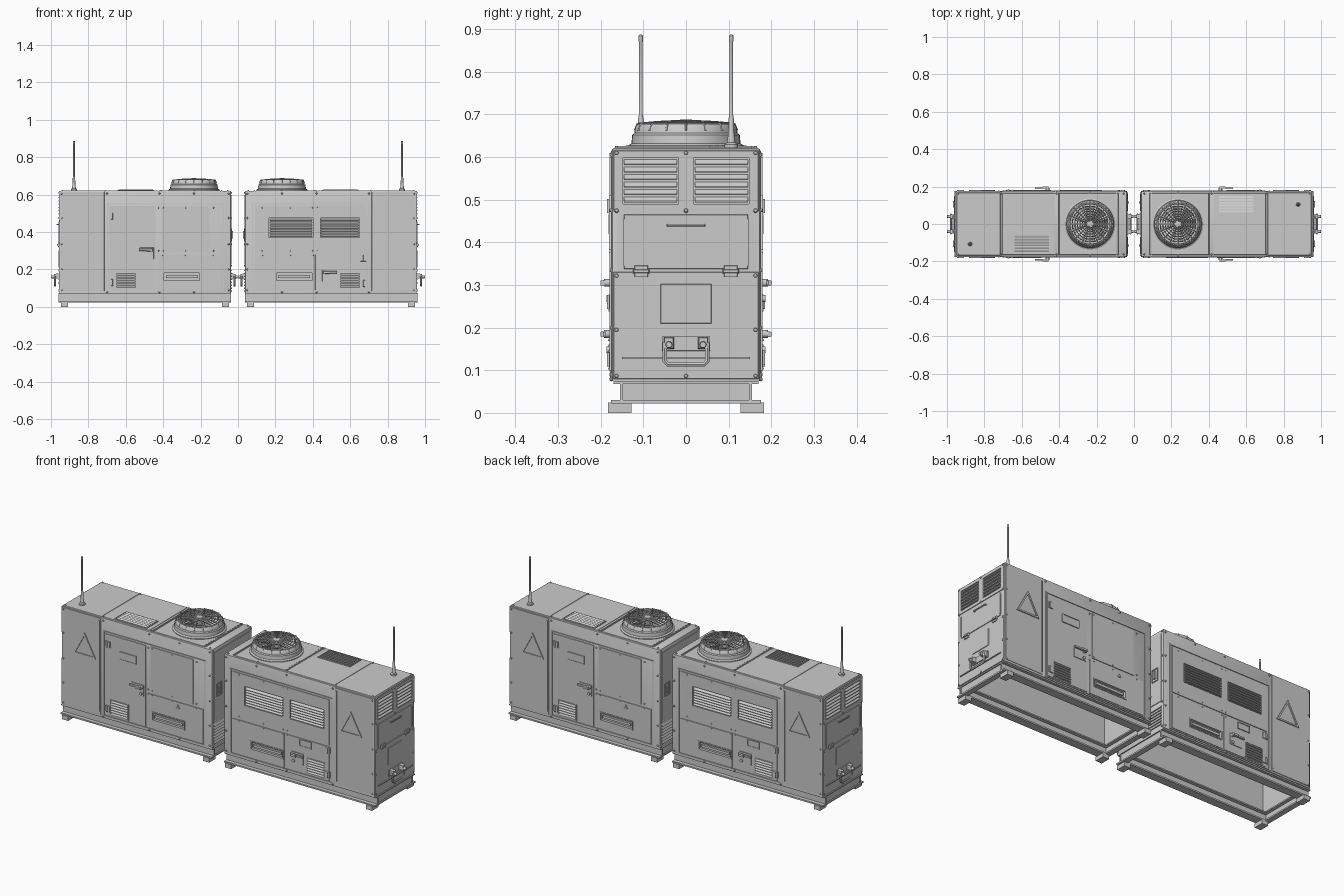
import bpy, bmesh
from math import sin, cos, pi
from mathutils import Vector, Matrix

if "Cube" in bpy.data.objects:
    bpy.data.objects.remove(bpy.data.objects["Cube"])

# One generator cabinet is built on the +x side, then turned 180 degrees for its twin.
X0, X1, Y, Z0, Z1 = 0.038, 0.955, 0.174, 0.075, 0.62
parts = []
FACES = {'front': lambda u, v, w: Vector((u, -Y - w, v)),
         'back': lambda u, v, w: Vector((u, Y + w, v)),
         'end': lambda u, v, w: Vector((X1 + w, u, v)),
         'inner': lambda u, v, w: Vector((X0 - w, u, v)),
         'top': lambda u, v, w: Vector((u, v, Z1 + w)),
         'world': lambda u, v, w: Vector((u, v, w))}


def link(name, data):
    o = bpy.data.objects.new(name, data)
    bpy.context.scene.collection.objects.link(o)
    return o


def bake(o):
    dg = bpy.context.evaluated_depsgraph_get()
    m = bpy.data.meshes.new_from_object(o.evaluated_get(dg))
    name = o.name
    bpy.data.objects.remove(o)
    o = link(name, m)
    parts.append(o)
    return o


def finish(name, bm):
    bmesh.ops.recalc_face_normals(bm, faces=bm.faces)
    m = bpy.data.meshes.new(name)
    bm.to_mesh(m)
    bm.free()
    return link(name, m)


def part(name, solids, keep=True):
    """Each solid is a pair of matching loops, capped and joined."""
    bm = bmesh.new()
    for a, b in solids:
        va, vb = [bm.verts.new(p) for p in a], [bm.verts.new(p) for p in b]
        bm.faces.new(va)
        bm.faces.new(vb)
        for i in range(len(va)):
            j = (i + 1) % len(va)
            bm.faces.new((va[i], va[j], vb[j], vb[i]))
    o = finish(name, bm)
    if keep:
        parts.append(o)
    return o


def slab(f, u0, u1, v0, v1, w0, w1, inset=0.0):
    P, k = FACES[f], inset
    return ([P(u0, v0, w0), P(u1, v0, w0), P(u1, v1, w0), P(u0, v1, w0)],
            [P(u0 + k, v0 + k, w1), P(u1 - k, v0 + k, w1), P(u1 - k, v1 - k, w1), P(u0 + k, v1 - k, w1)])


def disc(f, u, v, r, w0, w1, r1=None, n=8):
    P, r1 = FACES[f], r1 or r
    ring = lambda q, w: [P(u + q * cos(2 * pi * i / n), v + q * sin(2 * pi * i / n), w) for i in range(n)]
    return ring(r, w0), ring(r1, w1)


def louvers(name, f, u0, u1, v0, v1, n, w0=0.0, d=0.006):
    P, h, s = FACES[f], (v1 - v0) / n, []
    for i in range(n):
        a, b = v0 + h * (i + .1), v0 + h * (i + .85)
        s.append(tuple([P(u, a, w0), P(u, a, w0 + d), P(u, a + h * .15, w0 + d), P(u, b, w0)] for u in (u0, u1)))
    return part(name, s)


def frame(f, u0, u1, v0, v1, t, w0, w1):
    return [slab(f, u0, u1, v0, v0 + t, w0, w1), slab(f, u0, u1, v1 - t, v1, w0, w1),
            slab(f, u0, u0 + t, v0 + t, v1 - t, w0, w1), slab(f, u1 - t, u1, v0 + t, v1 - t, w0, w1)]


def rivets(name, f, pts, r=0.006):
    part(name, [disc(f, u, v, r, 0, 0.006, r * .6) for u, v in pts])


def triangle(name, f, cu, cv, r, w1):
    P = FACES[f]
    pt = lambda q, i, w: P(cu + q * .93 * cos(pi / 2 + i * 2 * pi / 3), cv + q * sin(pi / 2 + i * 2 * pi / 3), w)
    part(name, [tuple([pt(r, i, w), pt(r, i + 1, w), pt(r * .8, i + 1, w), pt(r * .8, i, w)] for w in (0, w1))
                for i in range(3)])


def tube(name, paths, r):
    c = bpy.data.curves.new(name, 'CURVE')
    c.dimensions, c.bevel_depth, c.bevel_resolution, c.use_fill_caps = '3D', r, 1, True
    for path in paths:
        s = c.splines.new('POLY')
        s.points.add(len(path) - 1)
        for q, p in zip(s.points, path):
            q.co = (*p, 1)
    return bake(link(name, c))


def lathe(name, cx, cy, profile, n=40, closed=False):
    bm = bmesh.new()
    rings = [[bm.verts.new((cx + r * cos(2 * pi * i / n), cy + r * sin(2 * pi * i / n), z)) for i in range(n)]
             for r, z in profile]
    for a, b in zip(rings, rings[1:] + (rings[:1] if closed else [])):
        for i in range(n):
            bm.faces.new((a[i], a[(i + 1) % n], b[(i + 1) % n], b[i]))
    if not closed:
        bm.faces.new(rings[0])
        bm.faces.new(rings[-1])
    parts.append(finish(name, bm))


# Pockets sunk into the cabinet for louvers and lifting slots
cutter = part('pocket_cutter', [slab('front', .165, .40, .37, .475, -.007, .02), slab('front', .44, .65, .37, .475, -.007, .02),
                                slab('front', .205, .395, .142, .18, -.008, .02), slab('back', .205, .395, .142, .18, -.008, .02),
                                slab('end', -.148, -.018, .49, .598, -.005, .02), slab('end', .018, .148, .49, .598, -.005, .02)], False)
cutter.hide_render = True


def cut(o):
    m = o.modifiers.new('pockets', 'BOOLEAN')
    m.operation, m.solver, m.object = 'DIFFERENCE', 'EXACT', cutter
    return bake(o)


# Hollow cabinet, open underneath
body = part('cabinet_body', [slab('world', X0, X1, -Y, Y, Z0, Z1)], False)
bm = bmesh.new()
bm.from_mesh(body.data)
bmesh.ops.delete(bm, geom=[f for f in bm.faces if f.normal.z < -.5], context='FACES_ONLY')
bm.to_mesh(body.data)
b = body.modifiers.new('edge', 'BEVEL')
b.width, b.segments = .004, 2
s = body.modifiers.new('wall', 'SOLIDIFY')
s.thickness, s.offset = .012, -1
cut(body)

# Raised panels and doors
for name, a in {'front_upper_panel': ('front', .09, .68, .288, .54), 'front_lower_panel': ('front', .09, .405, .09, .28),
                'front_small_door': ('front', .413, .68, .09, .28), 'back_upper_panel': ('back', .15, .41, .29, .54),
                'back_lower_panel': ('back', .09, .425, .09, .28), 'back_door': ('back', .44, .69, .09, .54),
                'end_top_panel': ('end', -.17, .17, .473, .615), 'end_middle_panel': ('end', -.145, .145, .338, .465),
                'end_lower_panel': ('end', -.17, .17, .08, .33), 'inner_panel': ('inner', -.16, .16, .225, .6)}.items():
    cut(part(name, [slab(*a, 0, .003, .001)], False))
bpy.data.objects.remove(cutter)

# Long sides
for f in ('front', 'back'):
    part(f + '_corner_panel', [slab(f, .715, .95, .085, .615, 0, .002, .001), slab(f, .72, .727, .1, .6, .002, .005)])
    part(f + '_door_frame', frame(f, .075, .7, .082, .552, .006, 0, .004))
    triangle(f + '_warning_triangle', f, .8125, .425, .085, .007)
    part(f + '_slot_rim', frame(f, .199, .401, .136, .186, .006, 0, .006) + [slab(f, .215, .385, .155, .168, -.008, .003)])
    part(f + '_vent_frame', frame(f, .542, .656, .097, .185, .004, 0, .005))
    louvers(f + '_lower_vent', f, .548, .65, .101, .181, 6, .003)
    rivets(f + '_edge_rivets', f, [(u, v) for u in (.05, .943) for v in (.09, .2, .335, .475, .605)]
           + [(u, v) for u in (.235, .42, .7) for v in (.079, .606)], .005)
    rivets(f + '_panel_rivets', f, [(u, v) for u in (.13, .28, .4, .425) for v in (.275, .3, .53)], .004)
louvers('front_left_louvers', 'front', .17, .395, .373, .472, 7, -.007, .014)
louvers('front_right_louvers', 'front', .445, .645, .373, .472, 7, -.007, .014)
part('front_label_plate', [slab('front', .5, .572, .238, .275, .003, .006)] + frame('front', .5, .572, .238, .275, .004, .005, .008))
part('back_label_plate', [slab('back', .495, .6, .42, .465, .003, .006)] + frame('back', .495, .6, .42, .465, .004, .005, .008))
rivets('back_label_screws', 'back', [(u, .442) for u in (.51, .585)], .004)
triangle('back_small_triangle', 'back', .242, .253, .014, .006)

# Side latch handles and hinges
for f, hv, hinges in (('front', .185, (.26, .125)), ('back', .305, (.485, .13))):
    part(f + '_latch', [slab(f, .45, .525, hv - .05, hv + .012, .002, .006, .001), disc(f, .462, hv, .009, 0, .018, n=12),
                        slab(f, .455, .49, hv - .008, hv + .007, .016, .026, .002),
                        slab(f, .488, .53, hv - .006, hv + .006, .014, .021, .002), disc(f, .465, hv - .037, .008, 0, .012, n=12)])
    for i, v in enumerate(hinges):
        part(f'{f}_hinge_{i + 1}', [slab(f, .655, .685, v - .017, v + .017, 0, .007, .001),
                                    slab(f, .668, .678, v - .018, v + .018, .004, .011, .002)])

# Outer end
for i, (a, c) in enumerate(((-.145, -.021), (.021, .145))):
    louvers(f'end_louvers_{i + 1}', 'end', a, c, .492, .597, 6, -.004, .01)
part('end_lower_details', [slab('end', -.06, .06, .21, .302, .003, .006, .001), slab('end', -.15, .15, .126, .131, 0, .008)]
     + [slab('end', s * .145 - .002, s * .145 + .002, .345, .455, 0, .006) for s in (-1, 1)])
rivets('end_bolts', 'end', [(u, v) for u in (-.163, 0, .163) for v in (.087, .475, .61)]
       + [(s * .163, v) for s in (-1, 1) for v in (.195, .322)], .006)
rivets('end_plate_screws', 'end', [(s * .053, v) for s in (-1, 1) for v in (.217, .295)], .003)
E = FACES['end']
tube('end_small_handle', [[E(-.042, .44, 0), E(-.042, .44, .012), E(.042, .44, .012), E(.042, .44, 0)]], .004)
for s in (-1, 1):
    part('end_hinge_' + ('a' if s < 0 else 'b'), [slab('end', s * .105 - .016, s * .105 + .016, .318, .346, 0, .007, .001),
                                                  slab('end', s * .105 - .019, s * .105 + .019, .327, .337, .003, .012, .002)])

# Inner end
for s in (-1, 1):
    n = 'a' if s < 0 else 'b'
    c = s * .115
    louvers('inner_vent_' + n, 'inner', c - .045, c + .045, .095, .205, 7)
    part('inner_plate_' + n, frame('inner', c - .022, c + .022, .35, .42, .004, 0, .007)
         + [slab('inner', c - .006, c + .006, .365, .405, .003, .01)])
rivets('inner_bolts', 'inner', [(u, v) for u in (-.166, .166) for v in (.085, .22, .335, .475, .61)], .005)

# Hanging lift handles on both ends
for f in ('end', 'inner'):
    P = FACES[f]
    k = 1 if f == 'end' else .8
    part(f + '_handle_brackets', [slab(f, -.057, .057, .145, .18, 0, .008, .001)]
         + [g for s in (-1, 1) for g in (slab(f, s * .04 - .012, s * .04 + .012, .15, .178, .006, .03 * k, .002),
                                         disc(f, s * .04, .16, .009, .02 * k, .044 * k, .007, 12))])
    tube(f + '_lift_handle', [[P(u, v, .024 * k) for u, v in ((-.05, .165), (-.05, .122), (-.042, .113),
                                                             (.042, .113), (.05, .122), (.05, .165))]], .006)

# Roof: seams, fan plate, vent, bolts
part('roof_panels', [slab('top', .095, .4, -.165, .165, 0, .003, .001), slab('top', .425, .705, -.165, .165, 0, .002, .001),
                     slab('top', .715, .948, -.168, .168, 0, .002, .001)]
     + [slab('top', u, u + .008, -.165, .165, 0, .006, .001) for u in (.084, .402)])
part('roof_vent_frame', frame('top', .448, .645, .055, .155, .004, 0, .006))
louvers('roof_vent', 'top', .455, .638, .06, .151, 6, .002, .006)
rivets('roof_bolts', 'top', [(u, v) for u in (.055, .235, .415, .71, .94) for v in (-.163, .163)], .005)

# Fan with domed guard
FX = .235
lathe('fan_housing', FX, 0, [(.136, .62), (.136, .627), (.128, .632), (.126, .652), (.121, .656), (.119, .67), (.114, .677),
                             (.107, .677), (.105, .67), (.105, .628), (.0005, .628)], 48)
lathe('fan_hub', FX, 0, [(.03, .628), (.03, .655), (.024, .662)], 24)
for i in range(8):
    r = .014 + i * .0135
    z = .684 - .06 * r * r / .0144 * .1
    lathe(f'guard_ring_{i + 1}', FX, 0, [(r + .0022 * cos(a * pi / 3), z + .0022 * sin(a * pi / 3)) for a in range(6)], 40, True)
lathe('guard_cap', FX, 0, [(.018, .68), (.018, .686), (.012, .688)], 20)
ang = [i * pi / 8 for i in range(16)]
tube('guard_spokes', [[(FX + r * cos(a), r * sin(a), z) for r, z in ((.12, .662), (.114, .678), (.07, .682), (.01, .685))]
                      for a in ang], .003)
blades = []
for i in range(8):
    a = i * pi / 4
    q = lambda r, d, z: Vector((FX + r * cos(a + d), r * sin(a + d), z))
    blades.append(([q(.025, -.3, .634), q(.1, -.25, .634), q(.1, .3, .662), q(.025, .3, .662)],
                   [q(.025, -.3, .637), q(.1, -.25, .637), q(.1, .3, .665), q(.025, .3, .665)]))
part('fan_blades', blades)

# Antenna
lathe('antenna', .877, .106, [(.016, .62), (.016, .63), (.01, .634), (.009, .645), (.0075, .65), (.0065, .69), (.0045, .7),
                              (.0045, .87), (.0055, .872), (.0055, .884), (.003, .887)], 14)

# Skid frame of channel beams, and feet
skid = []
for s in (-1, 1):
    y = lambda a, c: sorted((s * a, s * c))
    skid += [slab('world', X0, .96, *y(.148, .155), .03, .07), slab('world', X0, .96, *y(.13, .176), .022, .03),
             slab('world', X0, .96, *y(.13, .17), .068, .075)]
for x, d in ((X0, 1), (.96, -1)):
    x2 = lambda a, c: sorted((x + d * a, x + d * c))
    skid += [slab('world', *x2(.006, .012), -.15, .15, .03, .07), slab('world', *x2(0, .03), -.13, .13, .022, .03),
             slab('world', *x2(0, .03), -.13, .13, .068, .075)]
part('skid_frame', skid)
part('feet', [slab('world', x, x + .038, *sorted((s * .128, s * .183)), 0, .024) for x in (.048, .908) for s in (-1, 1)])

# Shade, then make the twin unit by half a turn about z
bpy.ops.object.select_all(action='DESELECT')
for o in parts:
    o.select_set(True)
bpy.context.view_layer.objects.active = parts[0]
bpy.ops.object.shade_smooth_by_angle(angle=.6)
for o in parts:
    twin = link('left_' + o.name, o.data)
    twin.matrix_world = Matrix.Rotation(pi, 4, 'Z')
    o.name = 'right_' + o.name
